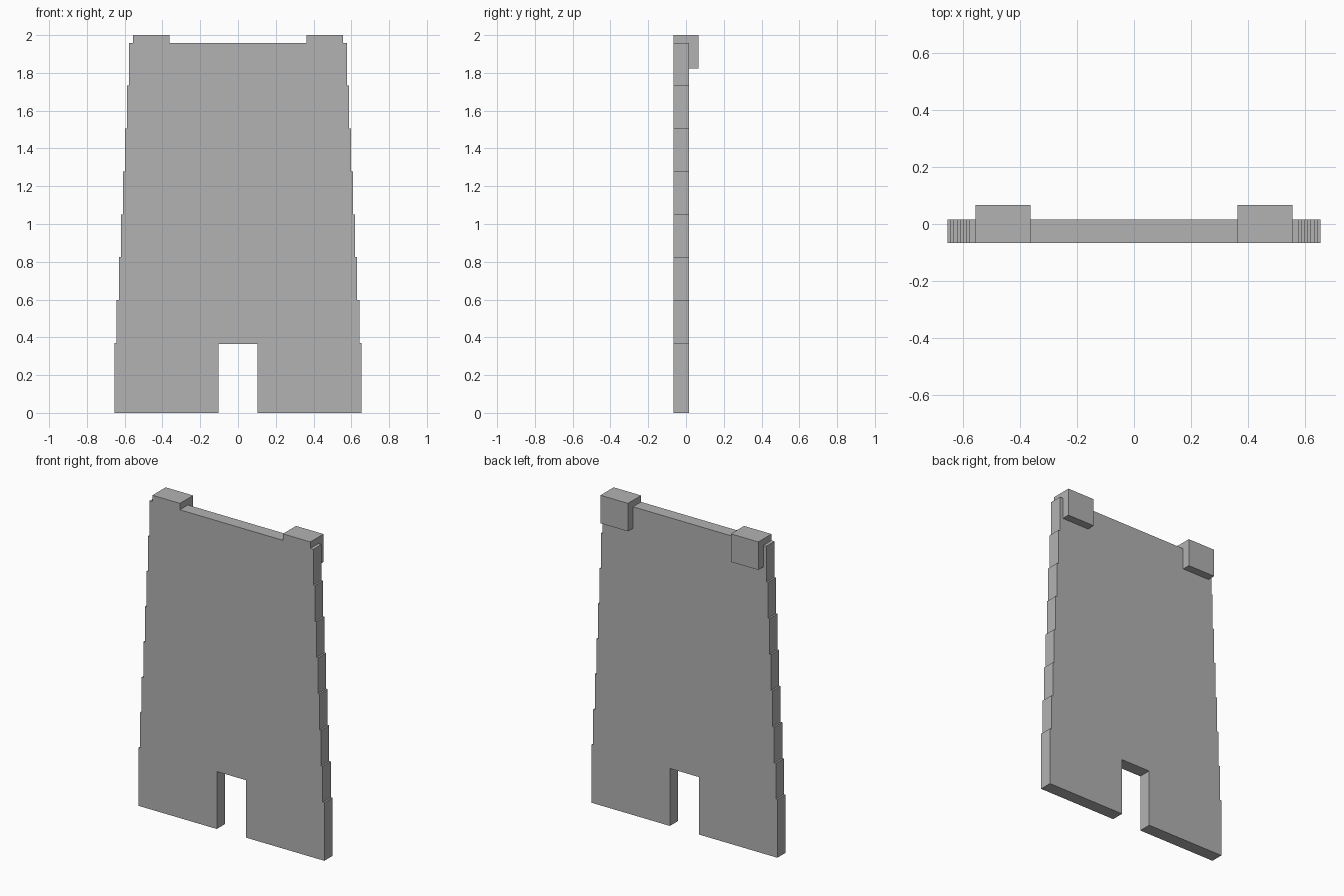
import bpy
import bmesh
from mathutils import Vector

cube = bpy.data.objects.get("Cube")
if cube:
    bpy.data.objects.remove(cube, do_unlink=True)

FRONT, BACK, HOOK_BACK = -0.066, 0.015, 0.066

grey = bpy.data.materials.new("plain grey")
grey.use_nodes = True
colour = (0.448, 0.448, 0.448, 1)
grey.diffuse_color = colour
grey.node_tree.nodes["Principled BSDF"].inputs["Base Color"].default_value = colour


def extrude_outline(name, outline, y0, y1):
    """Flat x-z outline pushed from y0 to y1."""
    bm = bmesh.new()
    face = bm.faces.new([bm.verts.new((x, y0, z)) for x, z in outline])
    geom = bmesh.ops.extrude_face_region(bm, geom=[face])["geom"]
    verts = [g for g in geom if isinstance(g, bmesh.types.BMVert)]
    bmesh.ops.translate(bm, verts=verts, vec=Vector((0, y1 - y0, 0)))
    bmesh.ops.recalc_face_normals(bm, faces=bm.faces)
    mesh = bpy.data.meshes.new(name)
    bm.to_mesh(mesh)
    bm.free()
    mesh.materials.append(grey)
    obj = bpy.data.objects.new(name, mesh)
    bpy.context.collection.objects.link(obj)
    return obj


# Left half of the panel: notch, stepped tapering edge, raised top tab
half = [(0.103, 0.365), (0.103, 0)]
levels = [0, 0.37] + [0.37 + 0.227 * i for i in range(1, 8)]
for i in range(8):
    width = 0.653 - 0.011 * i
    half += [(width, levels[i]), (width, levels[i + 1])]
top = levels[-1]
half += [(0.555, top), (0.555, 2), (0.362, 2), (0.362, top)]

# Mirror the half outline to close the panel
panel_outline = half + [(-x, z) for x, z in reversed(half)]
extrude_outline("panel", panel_outline, FRONT, BACK)

# Hook blocks on the back of the two top tabs
for side, sign in (("left", 1), ("right", -1)):
    a, b = 0.362 * sign, 0.555 * sign
    extrude_outline(side + "_hook_block",
                    [(a, 1.822), (b, 1.822), (b, 2), (a, 2)], BACK, HOOK_BACK)
